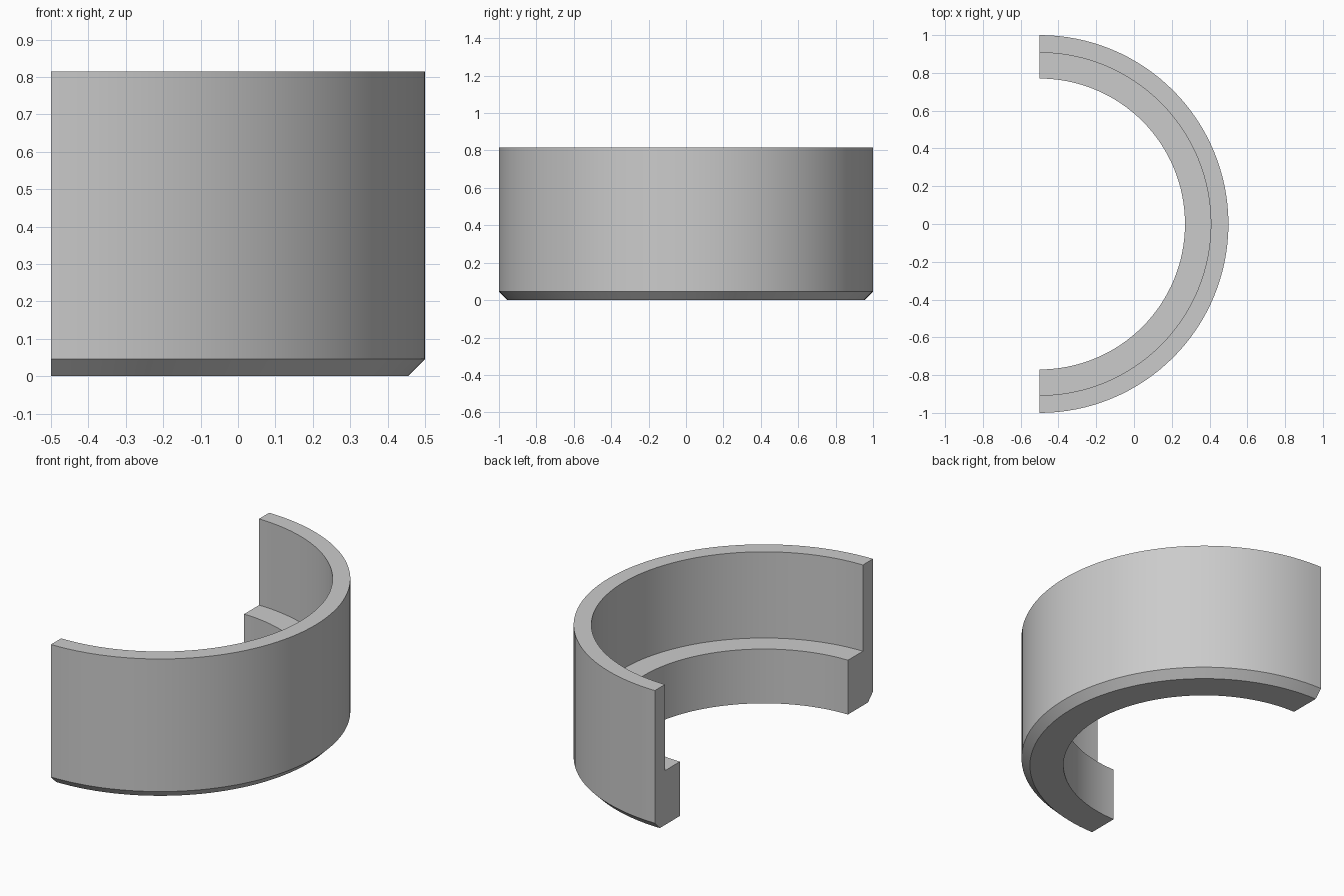
import bpy
import bmesh
import math
from mathutils import Vector

cube = bpy.data.objects.get("Cube")
if cube:
    bpy.data.objects.remove(cube, do_unlink=True)

# Dimensions
OUTER, STEP, INNER = 1.0, 0.907, 0.77
HEIGHT, SHELF, CHAMFER = 0.815, 0.315, 0.046
SEGMENTS = 64
AXIS = Vector((-0.5, 0, 0))

# Cross-section as (radius, height): chamfered outside, stepped inside
profile = [
    (INNER, 0), (OUTER - CHAMFER, 0), (OUTER, CHAMFER), (OUTER, HEIGHT),
    (STEP, HEIGHT), (STEP, SHELF), (INNER, SHELF),
]

# Sweep the section through half a turn, keeping both end caps
bm = bmesh.new()
section = bm.faces.new([bm.verts.new(AXIS + Vector((0, -r, z))) for r, z in profile])
start_cap = section.copy()
bmesh.ops.spin(bm, geom=[section] + section.edges[:] + section.verts[:],
               cent=AXIS, axis=(0, 0, 1), angle=math.pi, steps=SEGMENTS)
bmesh.ops.remove_doubles(bm, verts=bm.verts[:], dist=0.0001)
bmesh.ops.recalc_face_normals(bm, faces=bm.faces[:])

mesh = bpy.data.meshes.new("half_ring")
bm.to_mesh(mesh)
bm.free()
half_ring = bpy.data.objects.new("half_ring", mesh)
bpy.context.collection.objects.link(half_ring)

# Plain grey
grey = bpy.data.materials.new("light_grey")
grey.use_nodes = True
colour = (0.6, 0.6, 0.6, 1)
grey.diffuse_color = colour
grey.node_tree.nodes["Principled BSDF"].inputs["Base Color"].default_value = colour
mesh.materials.append(grey)

# Smooth curved walls, sharp rims
bpy.ops.object.select_all(action="DESELECT")
half_ring.select_set(True)
bpy.context.view_layer.objects.active = half_ring
bpy.ops.object.shade_smooth_by_angle(angle=math.radians(30))
